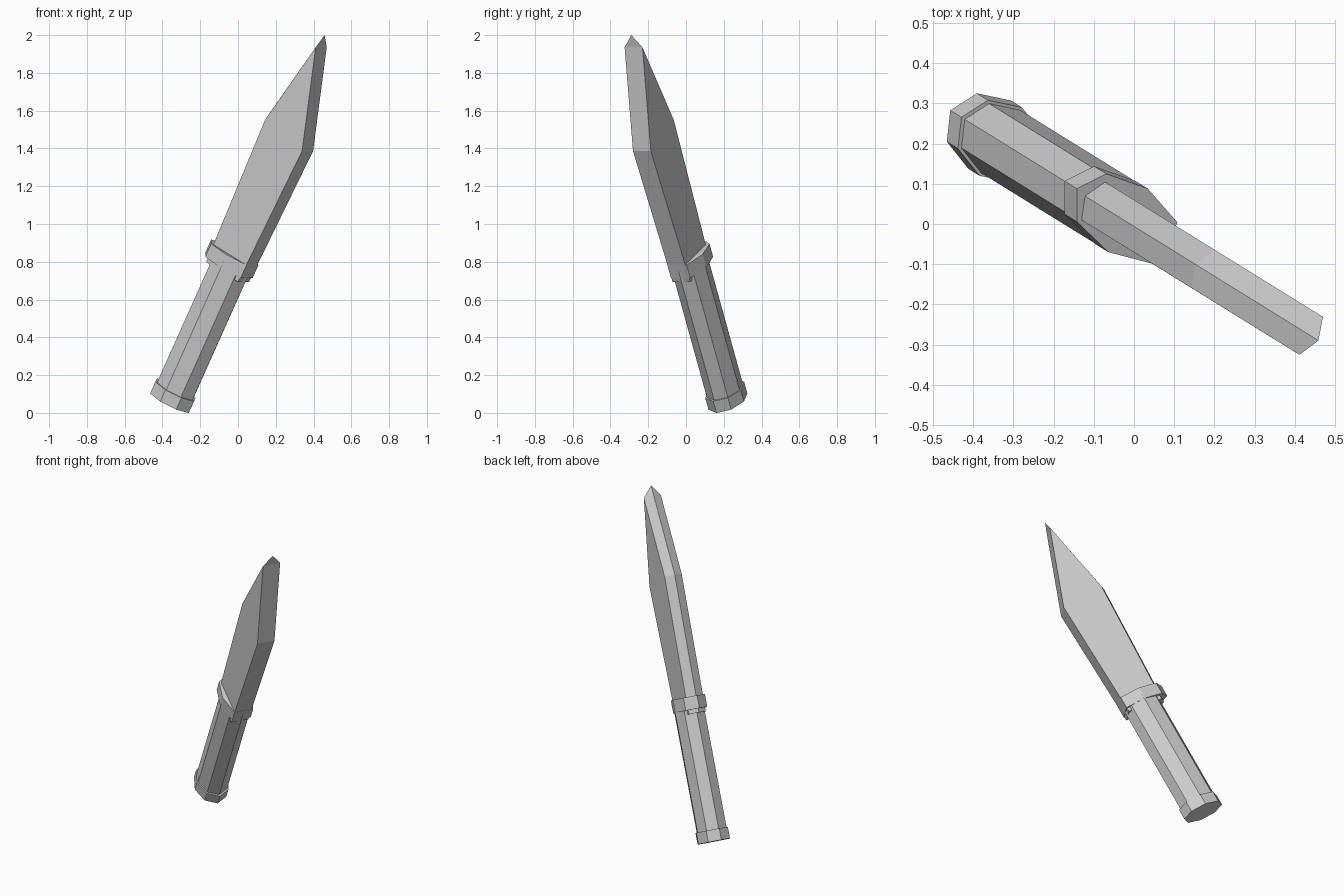
import bpy, bmesh
from math import sin, cos, pi
from mathutils import Vector

if "Cube" in bpy.data.objects:
    bpy.data.objects.remove(bpy.data.objects["Cube"])

# Tilted knife frame: a = long axis, w = blade width, t = blade thickness
T = Vector((0.527, 0.85, 0))
W = Vector((0.752, -0.466, -0.466))
A = Vector((0.396, -0.245, 0.885))
BASE = Vector((-0.359, 0.222, 0.06))


def place(t, w, a):
    return BASE + T * t + W * w + A * a


def make(name, verts, faces):
    bm = bmesh.new()
    vs = [bm.verts.new(place(*v)) for v in verts]
    for f in faces:
        bm.faces.new([vs[i] for i in f])
    bmesh.ops.recalc_face_normals(bm, faces=bm.faces)
    me = bpy.data.meshes.new(name)
    bm.to_mesh(me)
    bm.free()
    ob = bpy.data.objects.new(name, me)
    bpy.context.collection.objects.link(ob)
    return ob


def prism(name, section, a0, a1):
    n = len(section)
    verts = [(t, w, a) for a in (a0, a1) for t, w in section]
    faces = [list(range(n)), list(range(n, 2 * n))]
    faces += [(i, (i + 1) % n, n + (i + 1) % n, n + i) for i in range(n)]
    return make(name, verts, faces)


def oval(rt, rw):
    return [(rt * sin(i * pi / 4), rw * cos(i * pi / 4)) for i in range(8)]


# Handle and end cap: flattened octagons
prism("pommel", oval(0.10, 0.13), 0.0, 0.07)
prism("handle", oval(0.092, 0.119), 0.04, 0.84)

# Guard: seven-sided collar, pointed on the spine side
half = [(0.07, -0.125), (0.093, -0.005), (0.06, 0.117)]
guard = [(0, -0.174)] + half + [(-t, w) for t, w in reversed(half)]
prism("guard", guard, 0.80, 0.878)

# Blade: flat side outline given twice, plus a shallow ridge along one edge
outline = [(0.112, 0.775), (0.142, 1.573), (-0.039, 2.099),
           (-0.139, 1.611), (-0.113, 0.775)]
ridge = [(-0.05, 2.166), (-0.166, 1.615), (-0.140, 0.775)]
verts = [(t, w, a) for t in (0.051, -0.06) for w, a in outline]
verts += [(-0.005, w, a) for w, a in ridge]
faces = [(0, 1, 2, 3, 4), (5, 6, 7, 8, 9),
         (0, 1, 6, 5), (1, 2, 7, 6), (2, 10, 7),
         (0, 4, 12, 9, 5)]
for s in (0, 5):
    faces += [(2 + s, 3 + s, 11, 10), (3 + s, 4 + s, 12, 11)]
make("blade", verts, faces)
